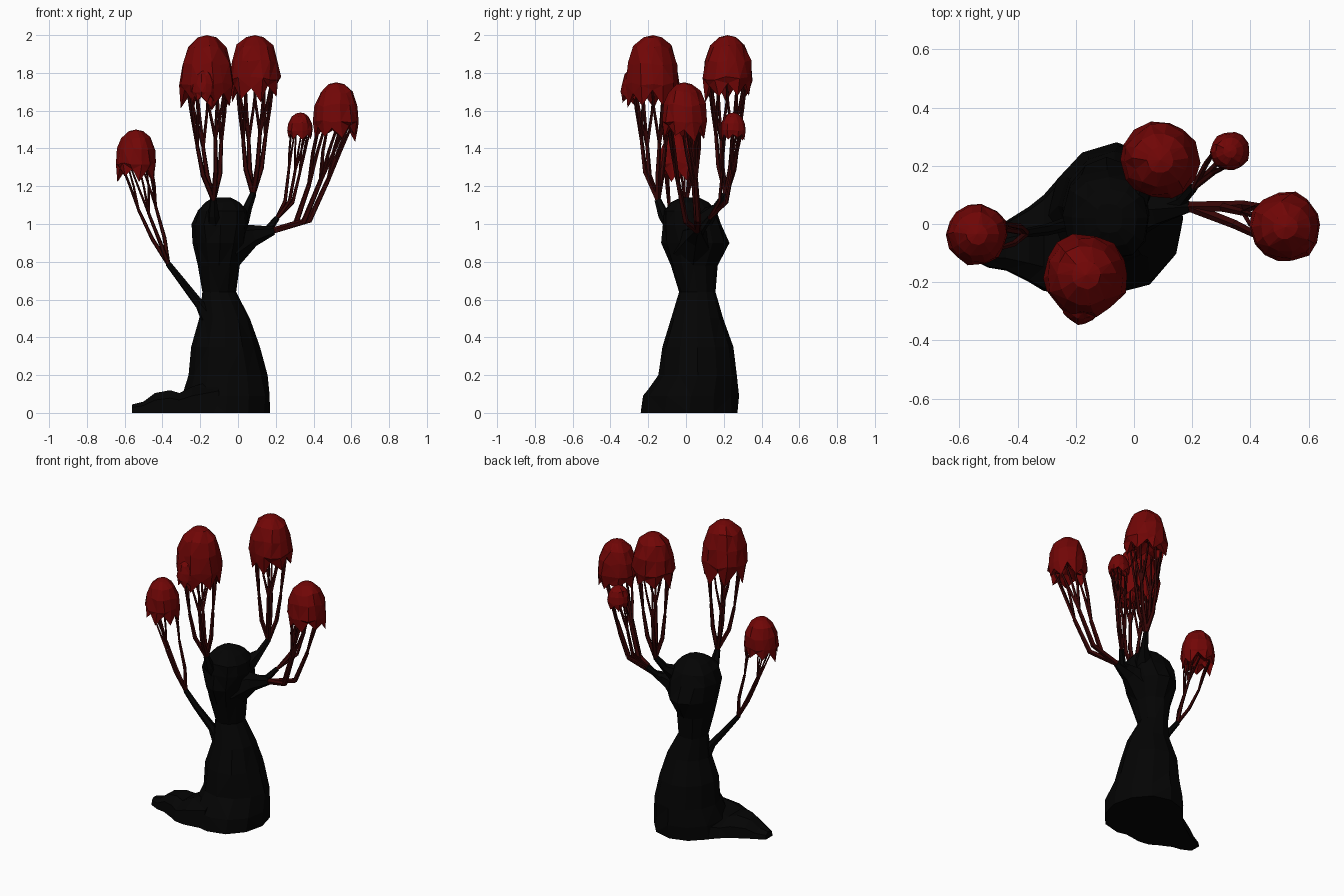
import bpy, bmesh, math, random
from mathutils import Vector

random.seed(4)
if "Cube" in bpy.data.objects:
    bpy.data.objects.remove(bpy.data.objects["Cube"])


def material(name, color):
    m = bpy.data.materials.new(name)
    m.use_nodes = True
    m.diffuse_color = (*color, 1)
    bsdf = m.node_tree.nodes["Principled BSDF"]
    bsdf.inputs["Base Color"].default_value = (*color, 1)
    bsdf.inputs["Roughness"].default_value = 0.9
    return m


BLACK = material("charred black", (0.0012, 0.0012, 0.0012))
BARK = material("dark red bark", (0.036, 0.0015, 0.0015))
RED = material("crimson foliage", (0.165, 0.0018, 0.0018))


def finish(name, bm, mat):
    bmesh.ops.recalc_face_normals(bm, faces=bm.faces)
    mesh = bpy.data.meshes.new(name)
    bm.to_mesh(mesh)
    bm.free()
    mesh.materials.append(mat)
    ob = bpy.data.objects.new(name, mesh)
    bpy.context.collection.objects.link(ob)


def loft(bm, rings, caps=True):
    """Skin a list of point rings that all have the same length."""
    rows = [[bm.verts.new(p) for p in ring] for ring in rings]
    n = len(rows[0])
    for a, b in zip(rows, rows[1:]):
        for i in range(n):
            j = (i + 1) % n
            bm.faces.new((a[i], a[j], b[j], b[i]))
    if caps:
        bm.faces.new(rows[0])
        bm.faces.new(rows[-1])
    return rows


def tube(bm, points, radii, sides=5):
    """Tapered limb along a polyline."""
    pts = [Vector(p) for p in points]
    rings = []
    for k, p in enumerate(pts):
        d = (pts[min(k + 1, len(pts) - 1)] - pts[max(k - 1, 0)]).normalized()
        u = d.cross(Vector((0.3, 1, 0.1))).normalized()
        v = d.cross(u)
        rings.append([p + (u * math.cos(t) + v * math.sin(t)) * radii[k]
                      for t in (math.tau * i / sides for i in range(sides))])
    loft(bm, rings)


def squared(value, power):
    return math.copysign(abs(value) ** power, value)


# Trunk: z, x range, y range of each cross-section; the head is boxier
SECTIONS = [
    (0, -0.30, 0.17, -0.24, 0.275), (0.09, -0.29, 0.17, -0.22, 0.272),
    (0.2, -0.26, 0.15, -0.14, 0.265), (0.35, -0.245, 0.11, -0.125, 0.245),
    (0.5, -0.2, 0.065, -0.08, 0.195), (0.64, -0.19, -0.01, -0.035, 0.155),
    (0.78, -0.21, 0.01, -0.08, 0.165), (0.9, -0.24, 0.05, -0.125, 0.225),
    (1.0, -0.24, 0.055, -0.125, 0.185), (1.07, -0.215, 0.045, -0.115, 0.16),
    (1.115, -0.17, 0.01, -0.08, 0.12), (1.14, -0.13, -0.04, -0.03, 0.07)]
bm = bmesh.new()
rings = []
for z, x0, x1, y0, y1 in SECTIONS:
    power = 0.75 if z > 0.95 else 1
    ring = []
    for i in range(12):
        t = math.tau * i / 12
        r = random.uniform(0.98, 1.04)
        ring.append(((x0 + x1) / 2 + (x1 - x0) / 2 * r * squared(math.cos(t), power),
                     (y0 + y1) / 2 + (y1 - y0) / 2 * r * squared(math.sin(t), power), z))
    rings.append(ring)
loft(bm, rings)
bmesh.ops.triangulate(bm, faces=bm.faces)
finish("trunk", bm, BLACK)

# Root spreading to one side: x, y range, height
bm = bmesh.new()
rings = []
for x, y0, y1, h in [(-0.1, -0.22, 0.25, 0.18), (-0.24, -0.24, 0.18, 0.14),
                     (-0.31, -0.23, 0.1, 0.105), (-0.36, -0.2, 0.06, 0.12),
                     (-0.44, -0.16, 0.01, 0.105), (-0.5, -0.15, -0.02, 0.06),
                     (-0.56, -0.12, -0.05, 0.045)]:
    w = y1 - y0
    rings.append([(x, y0, 0), (x, y0 + 0.03 * w, h * 0.65), (x, y0 + 0.25 * w, h),
                  (x, y0 + 0.65 * w, h), (x, y1 - 0.05 * w, h * 0.6), (x, y1, 0)])
loft(bm, rings)
bmesh.ops.triangulate(bm, faces=bm.faces)
finish("root", bm, BLACK)


def crown(name, center, radius, top, bottom):
    """Faceted dome with a ragged hanging rim and a hollow underside."""
    n, cx, cy = 14, center[0], center[1]
    h = top - bottom
    bm = bmesh.new()
    rings = []
    for drop, size in [(0.03, 0.34), (0.16, 0.71), (0.38, 0.92), (0.64, 1.0),
                       (1.0, 0.92), (0.7, 0.48)]:
        ring = []
        for i in range(n):
            t = math.tau * (i + random.uniform(-0.2, 0.2)) / n
            r = radius * size * random.uniform(0.94, 1.04)
            d = drop + random.uniform(-0.03, 0.03) * (drop > 0.1)
            if drop == 1.0:
                d = random.uniform(0.86, 1) if i % 2 else random.uniform(0.7, 0.8)
            ring.append((cx + r * math.cos(t), cy + r * math.sin(t), top - h * d))
        rings.append(ring)
    rows = loft(bm, rings, caps=False)
    for row, z in ((rows[0], top), (rows[-1], top - 0.6 * h)):
        tip = bm.verts.new((cx, cy, z))
        for i in range(n):
            bm.faces.new((row[i], row[(i + 1) % n], tip))
    bmesh.ops.triangulate(bm, faces=bm.faces)
    finish(name, bm, RED)


def branch(name, stub, stub_radii, center, radius, top, bottom, limbs, thick, sag):
    """Black stub that forks into sagging limbs, each splitting into twigs."""
    bm = bmesh.new()
    tube(bm, stub, stub_radii, 6)
    finish(name + "_stub", bm, BLACK)
    bm = bmesh.new()
    fork, sag = Vector(stub[-1]), Vector(sag)
    for i in range(limbs):
        t = math.tau * (i + 0.3) / limbs
        out = Vector((math.cos(t), math.sin(t), 0)) * radius
        goal = Vector((*center, bottom)) + out * 0.55
        split = fork.lerp(goal, 0.64) + out * 0.14
        split.z += random.uniform(-0.03, 0.03)
        bend = fork.lerp(split, 0.45) + out * 0.12 + sag
        split += sag * 0.5
        tube(bm, [fork, bend, split], [thick, thick * 0.9, thick * 0.7])
        for s in (-0.55, 0.05, 0.6):
            end = Vector((center[0] + math.cos(t + s) * radius * 0.75,
                          center[1] + math.sin(t + s) * radius * 0.75,
                          bottom + (top - bottom) * 0.35))
            knee = split.lerp(end, 0.45) + (end - goal) * 0.15
            tube(bm, [split, knee, end], [thick * 0.62, thick * 0.5, thick * 0.35], 4)
    finish(name + "_limbs", bm, BARK)
    crown(name + "_crown", center, radius, top, bottom)


branch("front_branch", [(-0.12, -0.04, 0.95), (-0.13, -0.12, 1.05), (-0.13, -0.15, 1.13)],
       [0.05, 0.03, 0.018], (-0.165, -0.175), 0.145, 2.0, 1.6, 4, 0.015, (0, -0.015, 0))
crown("front_branch_lobe", (-0.18, -0.28), 0.066, 1.82, 1.63)
branch("back_branch", [(-0.06, 0.05, 0.96), (0.015, 0.105, 1.035), (0.05, 0.16, 1.085), (0.08, 0.21, 1.16)],
       [0.09, 0.052, 0.025, 0.018], (0.09, 0.22), 0.135, 2.0, 1.64, 4, 0.015, (0, 0, 0))
branch("side_branch", [(-0.04, 0.04, 0.89), (0.08, 0.05, 0.94), (0.19, 0.06, 0.965)],
       [0.12, 0.058, 0.022], (0.52, -0.01), 0.123, 1.75, 1.43, 3, 0.018, (0.06, 0, -0.09))
branch("small_branch", [(0.08, 0.05, 0.94), (0.16, 0.08, 0.97), (0.205, 0.125, 1.03)],
       [0.04, 0.022, 0.016], (0.33, 0.25), 0.068, 1.59, 1.44, 3, 0.011, (0.03, 0.04, -0.03))
branch("low_branch", [(-0.15, 0.02, 0.5), (-0.2, 0.01, 0.57), (-0.3, -0.02, 0.7), (-0.37, -0.03, 0.79)],
       [0.05, 0.026, 0.02, 0.016], (-0.54, -0.035), 0.108, 1.5, 1.22, 3, 0.012, (0, 0, 0))
